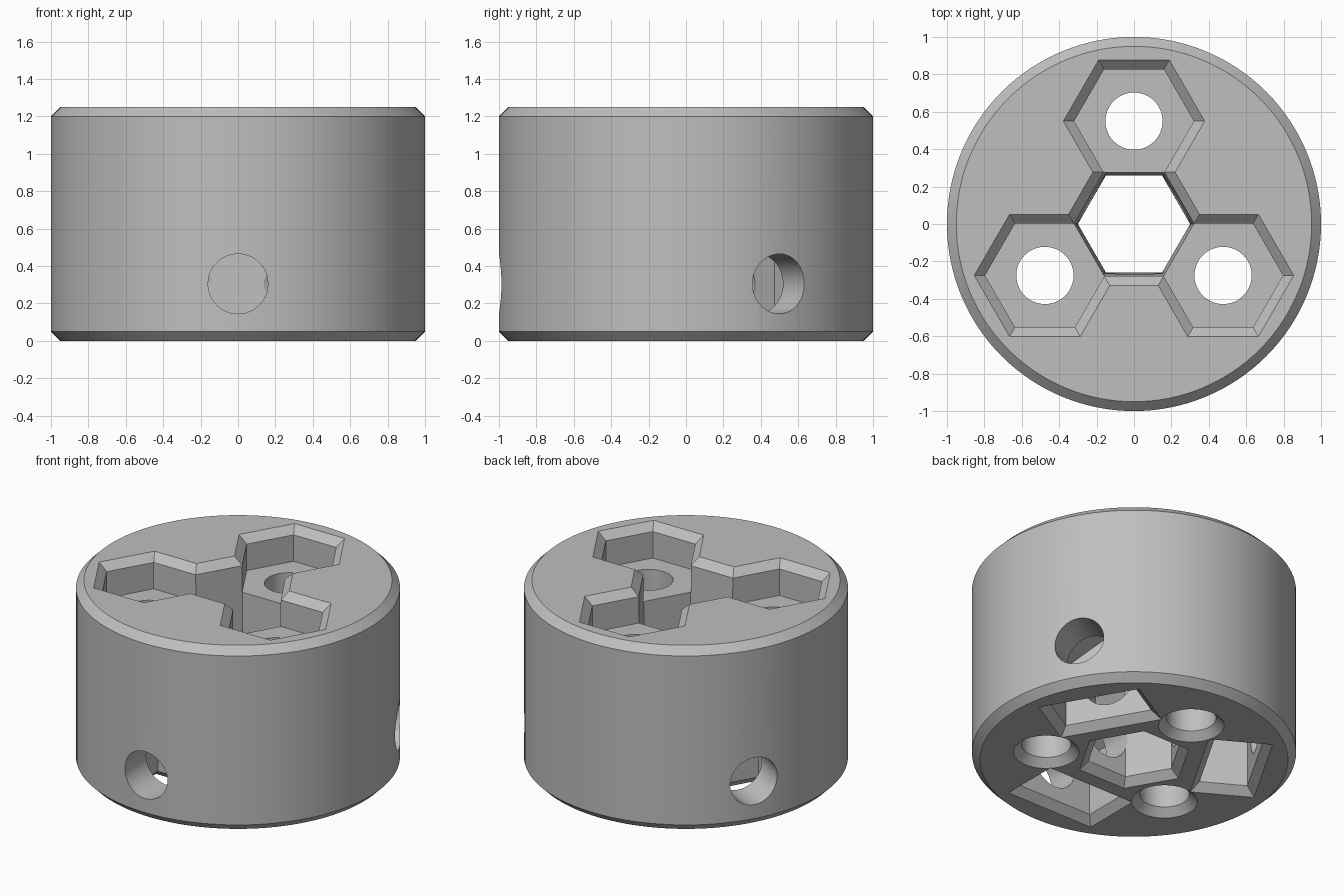
import bpy, bmesh, math
from mathutils import Matrix

if "Cube" in bpy.data.objects:
    bpy.data.objects.remove(bpy.data.objects["Cube"])

H = 1.25          # body height
C = 0.05          # chamfer size
ANGLES = [math.radians(a) for a in (90, 210, 330)]

grey = bpy.data.materials.new("neutral_grey")
grey.diffuse_color = (0.52, 0.52, 0.52, 1)
grey.use_nodes = True
grey.node_tree.nodes["Principled BSDF"].inputs["Base Color"].default_value = grey.diffuse_color


def polygon(r, n, cx=0.0):
    return [(cx + r * math.cos(2 * math.pi * i / n), r * math.sin(2 * math.pi * i / n)) for i in range(n)]


def rect(x0, x1, w):
    return [(x0, -w), (x1, -w), (x1, w), (x0, w)]


def loft(name, rings, matrix=Matrix()):
    """Closed solid through a stack of (z, outline) rings."""
    bm = bmesh.new()
    loops = [[bm.verts.new((x, y, z)) for x, y in pts] for z, pts in rings]
    n = len(loops[0])
    for a, b in zip(loops, loops[1:]):
        for i in range(n):
            j = (i + 1) % n
            bm.faces.new((a[i], a[j], b[j], b[i]))
    bm.faces.new(loops[0][::-1])
    bm.faces.new(loops[-1])
    bmesh.ops.remove_doubles(bm, verts=bm.verts[:], dist=1e-5)
    bmesh.ops.recalc_face_normals(bm, faces=bm.faces[:])
    bm.transform(matrix)
    mesh = bpy.data.meshes.new(name)
    bm.to_mesh(mesh)
    bm.free()
    mesh.materials.append(grey)
    ob = bpy.data.objects.new(name, mesh)
    bpy.context.collection.objects.link(ob)
    return ob


# chamfered round body
body = loft("round_body", [(0, polygon(1 - C, 128)), (C, polygon(1, 128)),
                           (H - C, polygon(1, 128)), (H, polygon(1 - C, 128))])

# slightly tapered hexagonal centre bore, chamfered at both ends
K = C * 2 / math.sqrt(3)
cutters = [loft("centre_bore", [(-C, polygon(0.30 + 2 * K, 6)), (C, polygon(0.30, 6)),
                                (H - C, polygon(0.322, 6)), (H + C, polygon(0.322 + 2 * K, 6))])]

for a in ANGLES:
    turn = Matrix.Rotation(a, 4, 'Z')
    # hexagonal pocket in the top, turned so a flat side faces the centre
    place = turn @ Matrix.Translation((0.55, 0, 0)) @ Matrix.Rotation(math.pi / 6, 4, 'Z')
    cutters.append(loft("hex_pocket", [(1.02, polygon(0.32, 6)), (H - C, polygon(0.32, 6)),
                                       (H + C, polygon(0.32 + 2 * K, 6))], place))
    # vertical bolt hole, countersunk underneath
    cutters.append(loft("bolt_hole", [(-C, polygon(0.153 + 2 * C, 48)), (C, polygon(0.153, 48)),
                                      (1.1, polygon(0.153, 48))], turn @ Matrix.Translation((0.55, 0, 0))))

    turn = Matrix.Rotation(a + math.pi, 4, 'Z')
    # nut slot open at the bottom with a pitched roof
    x0, x1, w = 0.46, 0.76, 0.28
    cutters.append(loft("nut_slot", [(-C, rect(x0 - 2 * C, x1 + 2 * C, w + 2 * C)), (C, rect(x0, x1, w)),
                                     (0.465, rect(x0, x1, w)), (0.627, rect(x0, x1, 0))], turn))
    # radial screw hole from the side into the centre bore
    lay = turn @ Matrix.Translation((0, 0, 0.305)) @ Matrix.Rotation(math.pi / 2, 4, 'Y')
    cutters.append(loft("screw_hole", [(0.1, polygon(0.16, 48)), (1.1, polygon(0.16, 48))], lay))

# carve all openings
for cutter in cutters:
    mod = body.modifiers.new(cutter.name, 'BOOLEAN')
    mod.operation = 'DIFFERENCE'
    mod.solver = 'EXACT'
    mod.object = cutter
bpy.context.view_layer.update()
carved = bpy.data.meshes.new_from_object(body.evaluated_get(bpy.context.evaluated_depsgraph_get()))
body.modifiers.clear()
body.data = carved
for cutter in cutters:
    bpy.data.objects.remove(cutter)

# smooth round walls, crisp edges
bpy.context.view_layer.objects.active = body
body.select_set(True)
bpy.ops.object.shade_smooth_by_angle(angle=math.radians(25))
